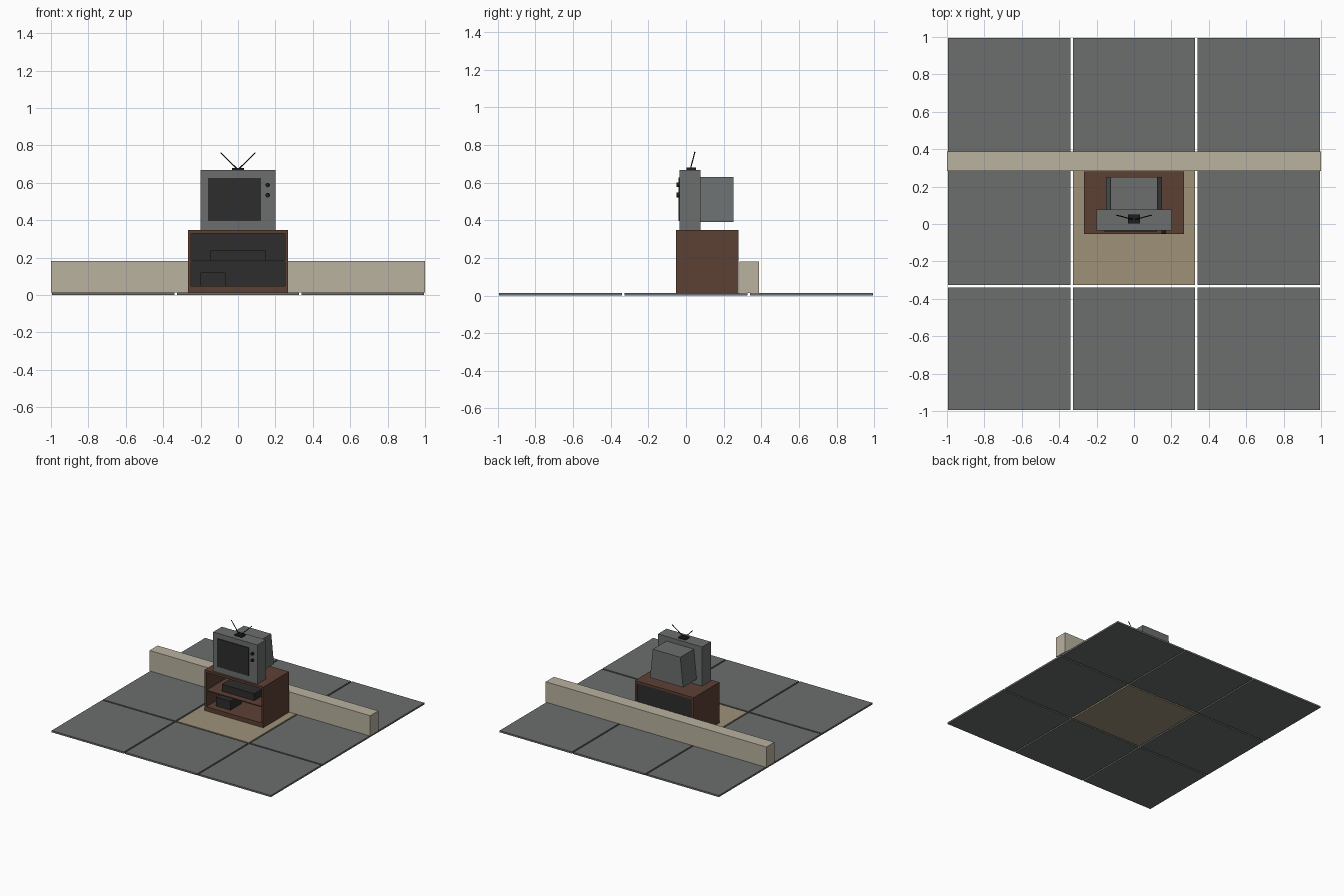
import bpy, bmesh, math
from mathutils import Vector

if "Cube" in bpy.data.objects:
    bpy.data.objects.remove(bpy.data.objects["Cube"])


def material(name, rgb):
    m = bpy.data.materials.new(name)
    m.diffuse_color = (*rgb, 1)
    m.use_nodes = True
    m.node_tree.nodes["Principled BSDF"].inputs["Base Color"].default_value = m.diffuse_color
    return m


GREY = material("slate grey", (0.150, 0.158, 0.158))
TAN = material("tan", (0.337, 0.283, 0.190))
CREAM = material("cream", (0.490, 0.445, 0.350))
BROWN = material("wood brown", (0.107, 0.051, 0.034))
DARK = material("charcoal", (0.026, 0.026, 0.026))
BLACK = material("soft black", (0.013, 0.013, 0.013))


def finish(name, bm, mat):
    bmesh.ops.recalc_face_normals(bm, faces=bm.faces)
    me = bpy.data.meshes.new(name)
    bm.to_mesh(me)
    bm.free()
    me.materials.append(mat)
    ob = bpy.data.objects.new(name, me)
    bpy.context.collection.objects.link(ob)
    return ob


def box(name, x, y, z, mat, top=1.0):
    """Box from (min, max) ranges; top scales the width of the upper face."""
    bm = bmesh.new()
    bmesh.ops.create_cube(bm, size=1)
    for v in bm.verts:
        k = top if v.co.z > 0 else 1.0
        v.co = ((x[0] + x[1]) / 2 + v.co.x * k * (x[1] - x[0]),
                (y[0] + y[1]) / 2 + v.co.y * (y[1] - y[0]),
                (z[0] + z[1]) / 2 + v.co.z * (z[1] - z[0]))
    return finish(name, bm, mat)


def rod(name, a, b, r, mat, sides):
    """Cylinder between two points."""
    a, b = Vector(a), Vector(b)
    bm = bmesh.new()
    bmesh.ops.create_cone(bm, cap_ends=True, segments=sides, radius1=r,
                          radius2=r, depth=(b - a).length)
    bm.transform(Vector((0, 0, 1)).rotation_difference(b - a).to_matrix().to_4x4())
    bmesh.ops.translate(bm, verts=bm.verts, vec=(a + b) / 2)
    return finish(name, bm, mat)


# Floor: three by three separate tiles, the middle one tan
FLOOR, HALF, PITCH = 0.014, 0.327, 0.6667
for i in (-1, 0, 1):
    for j in (-1, 0, 1):
        cx, cy = i * PITCH, j * PITCH
        box("floor_tile", (cx - HALF, cx + HALF), (cy - HALF, cy + HALF),
            (0, FLOOR), TAN if i == j == 0 else GREY)

# Low wall
box("low_wall", (-1, 1), (0.283, 0.388), (FLOOR, 0.181), CREAM)

# Open cabinet
Y = (-0.053, 0.28)
for s in (-1, 1):
    box("cabinet_side", sorted((s * 0.25, s * 0.266)), Y, (FLOOR, 0.347), BROWN)
box("cabinet_top", (-0.25, 0.25), Y, (0.329, 0.347), BROWN)
box("cabinet_base", (-0.25, 0.25), Y, (FLOOR, 0.049), BROWN)
box("cabinet_shelf", (-0.25, 0.25), (-0.05, 0.262), (0.176, 0.184), BROWN)
box("cabinet_back", (-0.25, 0.25), (0.262, 0.274), (0.049, 0.329), DARK)

# Devices on the shelves
box("video_recorder", (-0.147, 0.147), (0.0, 0.17), (0.184, 0.241), DARK)
box("small_device", (-0.2, -0.067), (0.0, 0.14), (0.049, 0.122), DARK)

# Television
box("television_front", (-0.2, 0.2), (-0.035, 0.077), (0.347, 0.668), GREY)
box("television_rear", (-0.15, 0.15), (0.077, 0.252), (0.39, 0.63), GREY, top=0.83)
box("television_screen", (-0.16, 0.123), (-0.041, -0.035), (0.396, 0.626), DARK)
for z in (0.534, 0.588):
    rod("television_knob", (0.159, -0.05, z), (0.159, -0.035, z), 0.012, BLACK, 16)

# Antenna
box("antenna_base", (-0.032, 0.032), (0.003, 0.052), (0.668, 0.68), BLACK)
for s in (-1, 1):
    rod("antenna_rod", (s * 0.008, 0.025, 0.678), (s * 0.093, 0.047, 0.762),
        0.003, BLACK, 8)
